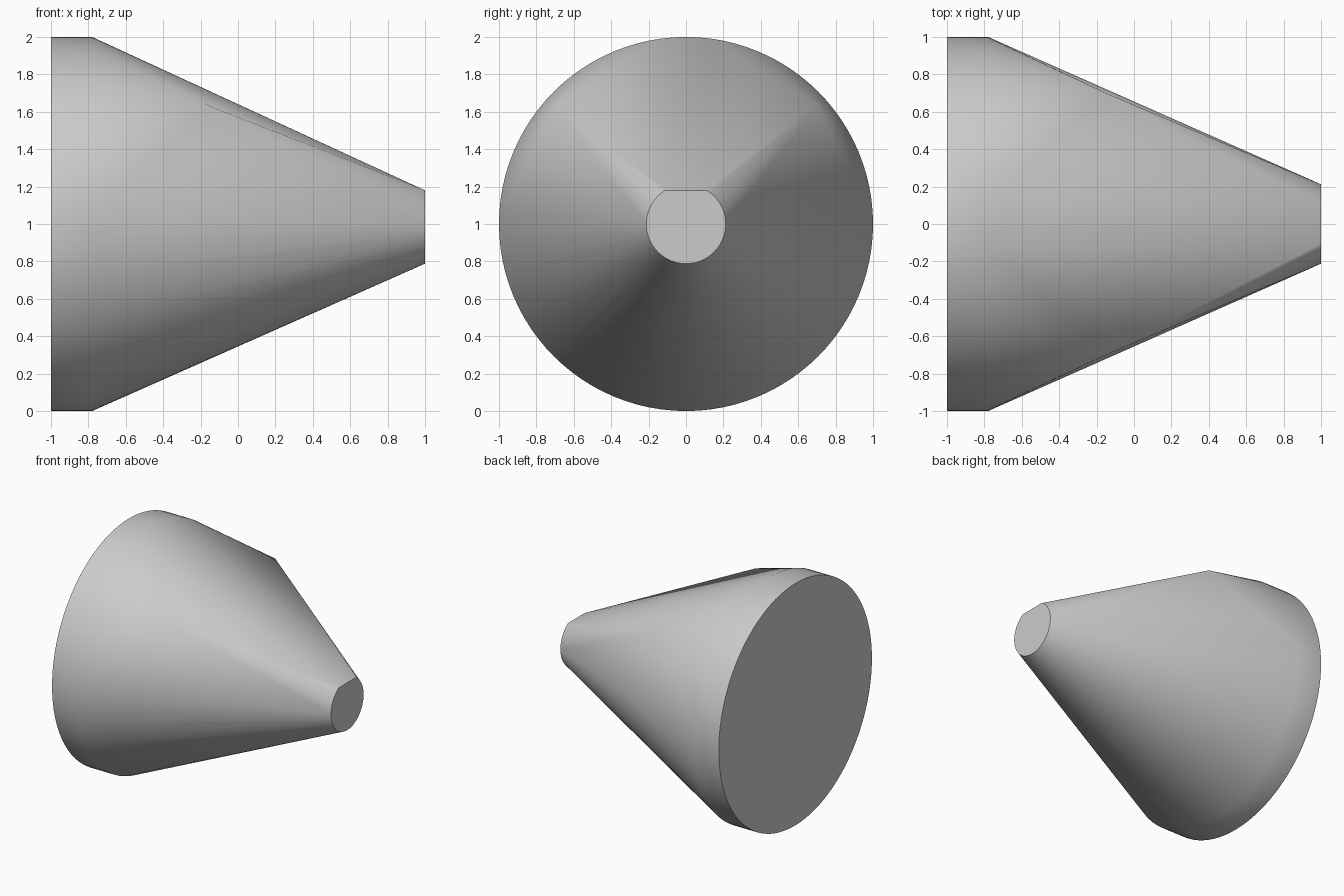
import bpy, bmesh, math

if "Cube" in bpy.data.objects:
    bpy.data.objects.remove(bpy.data.objects["Cube"])

SEGMENTS = 96


def ring(bm, x, radius, top=9.0):
    """Circle of points around the x axis, flattened above the height top."""
    for i in range(SEGMENTS):
        a = 2 * math.pi * i / SEGMENTS
        y, z = radius * math.cos(a), radius * math.sin(a)
        if z > top:
            z = top
            y = math.copysign(min(abs(y), math.sqrt(radius**2 - top**2)), y)
        bm.verts.new((x, y, 1 + z))


# Round base, short rim and small flat-topped tip
bm = bmesh.new()
ring(bm, -1, 1)
ring(bm, -0.78, 1)
ring(bm, 1, 0.212, 0.18)

# Raised upper shoulders, one on each side
for side in (-1, 1):
    bm.verts.new((-0.15, side * 0.7, 1.63))

# Stretch one convex skin over everything
bmesh.ops.remove_doubles(bm, verts=bm.verts, dist=0.001)
hull = bmesh.ops.convex_hull(bm, input=bm.verts)
loose = [v for v in bm.verts if not v.link_faces]
bmesh.ops.delete(bm, geom=loose, context="VERTS")
bmesh.ops.dissolve_limit(bm, angle_limit=0.002, verts=bm.verts, edges=bm.edges)
bmesh.ops.recalc_face_normals(bm, faces=bm.faces)

mesh = bpy.data.meshes.new("tapered_body")
bm.to_mesh(mesh)
bm.free()
body = bpy.data.objects.new("tapered_body", mesh)
bpy.context.collection.objects.link(body)

# Plain grey finish
grey = bpy.data.materials.new("light_grey")
grey.use_nodes = True
colour = (0.6, 0.6, 0.6, 1)
grey.diffuse_color = colour
grey.node_tree.nodes["Principled BSDF"].inputs["Base Color"].default_value = colour
mesh.materials.append(grey)

# Smooth skin with crisp end caps
bpy.context.view_layer.objects.active = body
body.select_set(True)
bpy.ops.object.shade_smooth_by_angle(angle=math.radians(35))
